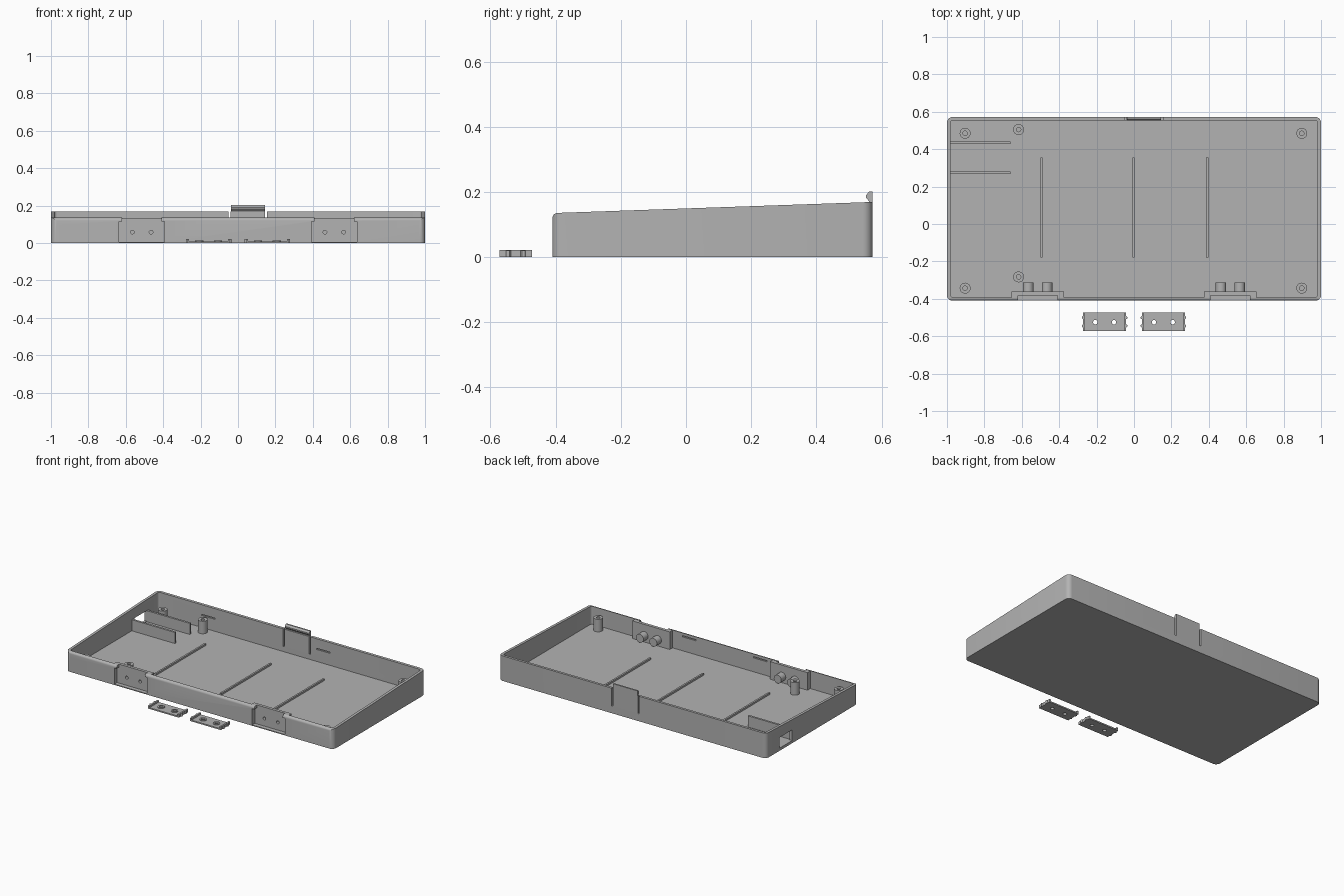
import bpy, bmesh, math
from mathutils import Matrix, Vector

if "Cube" in bpy.data.objects:
    bpy.data.objects.remove(bpy.data.objects["Cube"])

grey = bpy.data.materials.new("plastic grey")
grey.diffuse_color = (0.45, 0.45, 0.45, 1)
grey.use_nodes = True
grey.node_tree.nodes["Principled BSDF"].inputs["Base Color"].default_value = grey.diffuse_color


def finish(bm, name):
    bmesh.ops.recalc_face_normals(bm, faces=bm.faces)
    me = bpy.data.meshes.new(name)
    bm.to_mesh(me)
    bm.free()
    me.materials.append(grey)
    ob = bpy.data.objects.new(name, me)
    bpy.context.collection.objects.link(ob)
    return ob


def prism(name, points, offset):
    """Extrude a closed outline by an offset vector."""
    bm = bmesh.new()
    face = bm.faces.new([bm.verts.new(p) for p in points])
    ext = bmesh.ops.extrude_face_region(bm, geom=[face])["geom"]
    bmesh.ops.translate(bm, vec=offset,
                        verts=[g for g in ext if isinstance(g, bmesh.types.BMVert)])
    return finish(bm, name)


def box(name, x0, x1, y0, y1, z0, z1):
    return prism(name, [(x0, y0, z0), (x1, y0, z0), (x1, y1, z0), (x0, y1, z0)],
                 (0, 0, z1 - z0))


def cylinder(name, centre, r, length, axis="Z", segs=24):
    bm = bmesh.new()
    rot = Matrix.Rotation(math.pi / 2, 4, "X") if axis == "Y" else Matrix()
    bmesh.ops.create_cone(bm, cap_ends=True, segments=segs, radius1=r, radius2=r,
                          depth=length, matrix=Matrix.Translation(centre) @ rot)
    return finish(bm, name)


def rounded_outline(x, y0, y1, r, z, n=6):
    pts = []
    for cx, cy, a in ((x - r, y1 - r, 0), (r - x, y1 - r, 90),
                      (r - x, y0 + r, 180), (x - r, y0 + r, 270)):
        for i in range(n + 1):
            t = math.radians(a + 90 * i / n)
            pts.append((cx + r * math.cos(t), cy + r * math.sin(t), z))
    return pts


def boolean(ob, other, op="DIFFERENCE"):
    mod = ob.modifiers.new(op.lower(), "BOOLEAN")
    mod.operation, mod.object, mod.solver = op, other, "EXACT"
    bpy.context.view_layer.objects.active = ob
    bpy.ops.object.modifier_apply(modifier=mod.name)
    bpy.data.objects.remove(other)


def smooth(ob):
    bpy.ops.object.select_all(action="DESELECT")
    ob.select_set(True)
    bpy.context.view_layer.objects.active = ob
    bpy.ops.object.shade_smooth_by_angle(angle=math.radians(30))


def rim(y):
    return 0.135 + 0.034 * (y + 0.41) / 0.98


FRONT, BACK, FLOOR, WALL = -0.41, 0.572, 0.015, 0.018

# Tray shell: rounded plan, sloping rim, rounded front lip
tray = prism("tray", rounded_outline(1.0, FRONT, BACK, 0.03, 0), (0, 0, 0.3))
r = 0.016
side = [(-1.2, FRONT, -0.1), (-1.2, 0.8, -0.1), (-1.2, 0.8, rim(0.8))]
for i in range(7):
    t = math.radians(90 + 15 * i)
    side.append((-1.2, FRONT + r + r * math.cos(t), rim(FRONT + r) - r + r * math.sin(t)))
boolean(tray, prism("slope_cutter", side, (2.4, 0, 0)), "INTERSECT")
boolean(tray, prism("cavity_cutter",
                    rounded_outline(1 - WALL, FRONT + WALL, BACK - WALL, 0.015, FLOOR),
                    (0, 0, 0.4)))

# Front pockets: thickened wall, stepped recess and screw bosses
for cx in (-0.515, 0.515):
    boolean(tray, box("pocket_wall", cx - 0.14, cx + 0.14, FRONT + 0.012, -0.362, 0.005, 0.134),
            "UNION")
    boolean(tray, box("recess_cutter", cx - 0.122, cx + 0.122, -0.6, -0.382, 0.006, 0.115))
    boolean(tray, box("recess_top_cutter", cx - 0.106, cx + 0.106, -0.6, -0.382, 0.11, 0.3))
    for dx in (-0.05, 0.05):
        boolean(tray, cylinder("pocket_boss", (cx + dx, -0.343, 0.058), 0.028, 0.06, "Y"), "UNION")
        boolean(tray, cylinder("screw_cutter", (cx + dx, -0.37, 0.058), 0.01, 0.06, "Y", 16))

# Cable opening in the left wall
boolean(tray, box("opening_cutter", -1.1, -0.97, 0.295, 0.43, 0.018, 0.09))

# Slits beside the flexible latch, and lowered wall behind it
for x in (-0.045, 0.15):
    boolean(tray, box("slit_cutter", x - 0.005, x + 0.005, 0.54, 0.6, 0.05, 0.3))

# Shallow snap grooves on the inner front and back walls
for x, y in ((-0.61, BACK - WALL), (0.25, BACK - WALL),
             (-0.28, FRONT + WALL), (0.25, FRONT + WALL)):
    z = 0.1 if y > 0 else 0.113
    boolean(tray, box("groove_cutter", x - 0.05, x + 0.05, y - 0.007, y + 0.007, z - 0.004, z + 0.004))
smooth(tray)

# Latch with an inward hook
prism("latch", [(-0.037, y, z) for y, z in (
    (0.572, 0.13), (0.572, 0.202), (0.562, 0.202), (0.553, 0.19), (0.553, 0.182),
    (0.561, 0.172), (0.561, 0.13))], (0.182, 0, 0))

# Low floor ribs
for x in (-0.495, -0.003, 0.392):
    box("floor_rib", x - 0.006, x + 0.006, -0.18, 0.355, FLOOR - 0.005, FLOOR + 0.012)

# Guide walls beside the cable opening
for y in (0.275, 0.435):
    box("guide_wall", -0.985, -0.66, y - 0.007, y + 0.007, FLOOR - 0.005, 0.09)

# Hollow screw posts
for x, y in ((-0.903, 0.485), (-0.617, 0.505), (0.897, 0.485),
             (-0.903, -0.343), (-0.617, -0.283), (0.897, -0.343)):
    post = cylinder("screw_post", (x, y, 0.055), 0.029, 0.09)
    boolean(post, cylinder("post_cutter", (x, y, 0.07), 0.012, 0.1, segs=16))
    smooth(post)

# Separate cover plates: raised ends with nubs, ringed screw holes
for cx in (-0.157, 0.157):
    plate = box("cover_plate", cx - 0.113, cx + 0.113, -0.572, -0.473, 0, 0.009)
    for s in (-1, 1):
        xa, xb = sorted((cx + s * 0.104, cx + s * 0.115))
        boolean(plate, box("plate_end", xa, xb, -0.572, -0.473, 0, 0.021), "UNION")
        for y in (-0.545, -0.5):
            boolean(plate, cylinder("nub", (cx + s * 0.114, y, 0.0105), 0.008, 0.02, segs=12), "UNION")
        hx = cx + s * 0.05
        boolean(plate, cylinder("hole_ring", (hx, -0.525, 0.007), 0.022, 0.014), "UNION")
        boolean(plate, cylinder("hole_cutter", (hx, -0.525, 0), 0.012, 0.1, segs=20))
    smooth(plate)
